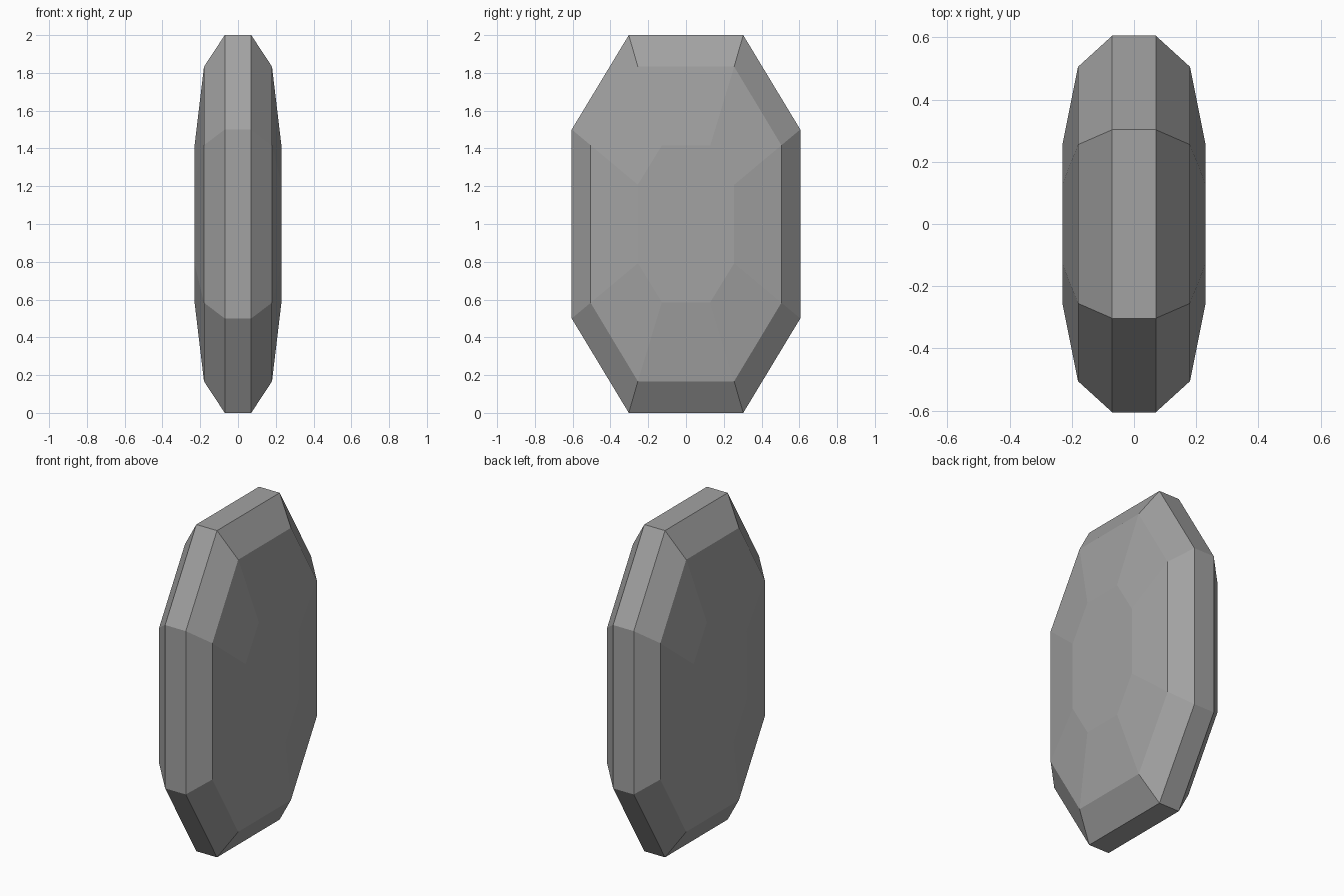
import bpy
import bmesh

if "Cube" in bpy.data.objects:
    bpy.data.objects.remove(bpy.data.objects["Cube"], do_unlink=True)

# Plain stone grey
grey = bpy.data.materials.new("stone grey")
grey.use_nodes = True
colour = (0.36, 0.36, 0.36, 1)
grey.diffuse_color = colour
grey.node_tree.nodes["Principled BSDF"].inputs["Base Color"].default_value = colour


def octagon(bm, x, end_y, side_y, end_z, side_z):
    """Ring of eight points at depth x, mirrored about y = 0 and z = 1."""
    quarter = [(side_y, side_z), (end_y, end_z)]
    half = quarter + [(-y, z) for y, z in reversed(quarter)]
    ring = half + [(-y, -z) for y, z in half]
    return [bm.verts.new((x, y, 1 + z)) for y, z in ring]


# Facet rings from girdle to table: x, end y, side y, end z, side z
facets = [
    (0.07, 0.303, 0.605, 1.0, 0.5),
    (0.18, 0.255, 0.505, 0.833, 0.417),
    (0.23, 0.128, 0.255, 0.415, 0.208),
]

bm = bmesh.new()
sections = [(-x, *size) for x, *size in reversed(facets)] + facets
rings = [octagon(bm, *section) for section in sections]

# Bridge neighbouring rings and close both tables
for a, b in zip(rings, rings[1:]):
    for i in range(len(a)):
        j = (i + 1) % len(a)
        bm.faces.new((a[i], a[j], b[j], b[i]))
bm.faces.new(rings[0])
bm.faces.new(rings[-1])
bmesh.ops.recalc_face_normals(bm, faces=bm.faces)

# Faceted gem body
mesh = bpy.data.meshes.new("faceted_gem")
bm.to_mesh(mesh)
bm.free()
mesh.materials.append(grey)
gem = bpy.data.objects.new("faceted_gem", mesh)
bpy.context.collection.objects.link(gem)
